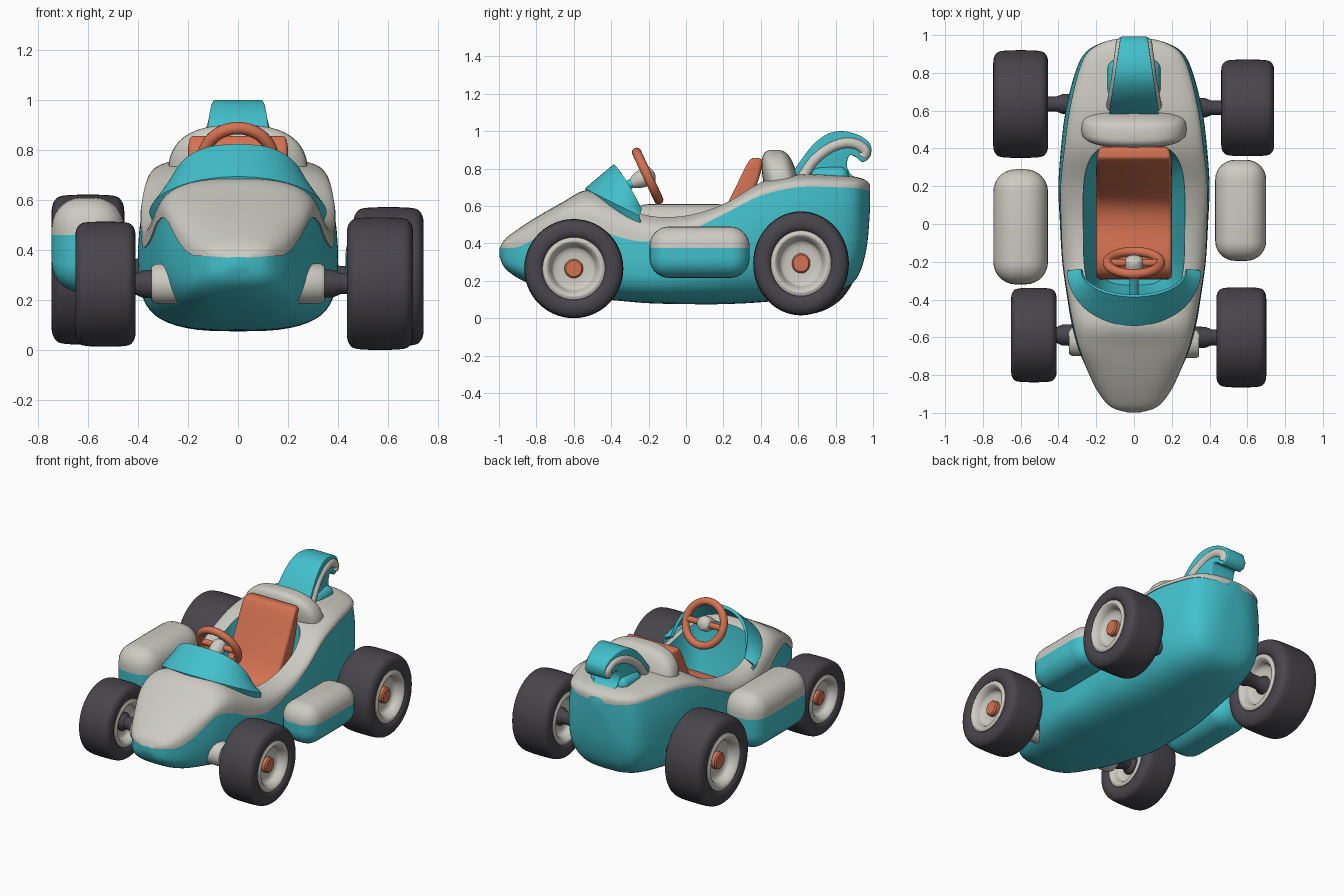
import bpy, bmesh
from math import sin, cos, pi, radians
from mathutils import Matrix, Vector

if "Cube" in bpy.data.objects:
    bpy.data.objects.remove(bpy.data.objects["Cube"])


def material(name, rgb):
    m = bpy.data.materials.new(name)
    m.use_nodes = True
    m.diffuse_color = (*rgb, 1)
    node = next(n for n in m.node_tree.nodes if n.type == 'BSDF_PRINCIPLED')
    node.inputs["Base Color"].default_value = (*rgb, 1)
    return m


TEAL = material("teal paint", (0.055, 0.53, 0.6))
CREAM = material("warm grey paint", (0.61, 0.6, 0.54))
RUBBER = material("dark rubber", (0.065, 0.06, 0.07))
ORANGE = material("orange trim", (0.66, 0.17, 0.083))


def spline(pts, steps=6, closed=False):
    """Smooth curve through points of any dimension."""
    m, out = len(pts), []
    at = lambda i: pts[i % m] if closed else pts[max(0, min(m - 1, i))]
    for i in range(m if closed else m - 1):
        quad = list(zip(at(i - 1), at(i), at(i + 1), at(i + 2)))
        for k in range(steps):
            t = k / steps
            out.append(tuple(0.5 * (2 * q + (r - p) * t + (2 * p - 5 * q + 4 * r - s) * t * t
                                    + (3 * q - p - 3 * r + s) * t ** 3) for p, q, r, s in quad))
    return out if closed else out + [pts[-1]]


def bulge(v, power):
    return abs(v) ** power * (1 if v > 0 else -1)


def loft(rings, wrap=True, caps=True, loop=False, mat=lambda j, n: 0):
    bm = bmesh.new()
    rows = [[bm.verts.new(p) for p in ring] for ring in rings]
    n = len(rows[0])
    pairs = list(zip(rows, rows[1:])) + ([(rows[-1], rows[0])] if loop else [])
    for a, b in pairs:
        for j in range(n if wrap else n - 1):
            k = (j + 1) % n
            bm.faces.new((a[j], a[k], b[k], b[j])).material_index = mat(j, n)
    if caps and not loop:
        bm.faces.new(rows[0])
        bm.faces.new(rows[-1])
    bmesh.ops.recalc_face_normals(bm, faces=bm.faces)
    return bm


def add(name, bm, mats, matrix=Matrix()):
    me = bpy.data.meshes.new(name)
    bm.to_mesh(me)
    bm.free()
    for m in mats:
        me.materials.append(m)
    ob = bpy.data.objects.new(name, me)
    ob.matrix_world = matrix
    bpy.context.collection.objects.link(ob)
    return ob


def finish(ob, angle=35):
    """Apply modifiers and shade smooth with sharp creases."""
    bpy.ops.object.select_all(action='DESELECT')
    ob.select_set(True)
    bpy.context.view_layer.objects.active = ob
    bpy.ops.object.convert(target='MESH')
    bpy.ops.object.shade_smooth_by_angle(angle=radians(angle))
    return ob


def lathe(name, profile, mat, matrix, loop=False, sides=40):
    """Revolve (x, radius) pairs about the local x axis."""
    rings = [[(x, r * cos(2 * pi * i / sides), r * sin(2 * pi * i / sides))
              for i in range(sides)] for x, r in profile]
    return finish(add(name, loft(rings, loop=loop), [mat], matrix))


def prism(name, pts, half, mat, bevel):
    """Side outline of (y, z) pairs widened by half(y) each way."""
    rings = [[(s * half(y), y, z) for y, z in pts] for s in (-1, 1)]
    ob = add(name, loft(rings), [mat])
    mod = ob.modifiers.new("round", 'BEVEL')
    mod.width, mod.segments, mod.limit_method = bevel, 4, 'ANGLE'
    mod.angle_limit = radians(50)
    return finish(ob)


def rounded_box(name, lo, hi, radius, mats, split=None):
    lo, hi = Vector(lo), Vector(hi)
    bm = bmesh.new()
    bmesh.ops.create_cube(bm, size=1, matrix=Matrix.Translation((lo + hi) / 2) @ Matrix.Diagonal((*(hi - lo), 1)))
    bmesh.ops.bevel(bm, geom=bm.edges[:], offset=radius, segments=7, profile=0.5, affect='EDGES')
    if split:
        bmesh.ops.bisect_plane(bm, geom=bm.verts[:] + bm.edges[:] + bm.faces[:],
                               plane_co=(0, 0, split), plane_no=(0, 0, 1))
        for f in bm.faces:
            f.material_index = int(f.calc_center_median().z > split)
    return finish(add(name, bm, mats), 50)


# Body: stations of y, half width, bottom, colour line, top
stations = [(-.997, .03, .33, .368, .372), (-.97, .115, .27, .375, .42), (-.9, .18, .215, .38, .475),
            (-.8, .235, .17, .43, .54), (-.66, .295, .135, .525, .62), (-.53, .33, .11, .51, .685),
            (-.38, .355, .095, .44, .65), (-.2, .38, .08, .41, .575), (0, .392, .075, .46, .565),
            (.2, .4, .075, .555, .62), (.4, .387, .085, .655, .73), (.6, .362, .105, .7, .77),
            (.8, .312, .14, .7, .765), (.91, .255, .21, .695, .755), (.965, .155, .37, .685, .735),
            (.985, .05, .6, .68, .71)]
STEPS, WALL, LIP = 12, 4, 0.006


def section(y, w, low, belt, top):
    """Boxy keel, side wall leaning inward, then the light upper shell."""
    arc = [i / STEPS * pi / 2 for i in range(STEPS + 1)]
    power = lambda v, p: max(v, 0) ** p
    wide = low + (belt - low) * 0.62
    lean = lambda z: w - 0.5 * (z - wide) ** 2
    half = [(w * power(sin(a), .67), y, wide - (wide - low) * power(cos(a), .67)) for a in arc]
    for i in range(1, WALL + 1):
        z = wide + (belt - wide) * i / WALL
        half.append((lean(z), y, z))
    edge = lean(belt) + LIP
    half += [(edge * power(cos(a), .74), y, belt + (top - belt) * power(sin(a), .74)) for a in arc]
    return half + [(-x, v, z) for x, v, z in half[-2:0:-1]]


hull = loft([section(*s) for s in spline(stations, 5)],
            mat=lambda j, n: int(min(j, n - 1 - j) >= STEPS + WALL))
body = add("body", hull, [TEAL, CREAM])

# Cockpit opening, narrowing towards the floor
rim = [(0.28 * bulge(cos(a), .55), 0.435 * bulge(sin(a), .55))
       for a in [(i + .5) * pi / 32 for i in range(64)]]
tub = loft([[(x * s, y * s - .01, z) for x, y in rim] for s, z in ((.72, .22), (.95, .5), (1, .72), (1, 1.2))])
cutter = add("cockpit_cutter", tub, [TEAL, CREAM])
cutter.hide_render = True
cut = body.modifiers.new("cockpit", 'BOOLEAN')
cut.operation, cut.object, cut.solver = 'DIFFERENCE', cutter, 'EXACT'
finish(body)
bpy.data.objects.remove(cutter)

# Windscreen cowl wrapped over the hood, with its lower edge tucked into the body
rows = []
for k in range(6):
    t = k / 5
    mix = lambda a, b: a + (b - a) * t
    rows.append([(mix(.345, .275) * sin(a), mix(-.53, -.38) + mix(.28, .135) * (1 - cos(a)),
                  mix(.69, .815) - mix(.145, .235) * (1 - cos(a)) ** mix(1, 1.3))
                 for a in [(i / 16 - 1) * pi / 2 for i in range(33)]])
rows.insert(0, [(x * .93, y + .015, z - .06) for x, y, z in rows[0]])
cowl = add("windscreen", loft(rows, wrap=False, caps=False), [TEAL])
shell = cowl.modifiers.new("thickness", 'SOLIDIFY')
shell.thickness, shell.offset = 0.02, 0
finish(cowl)

# Headrest fairing, leaning forward at the top
bm = bmesh.new()
bmesh.ops.create_uvsphere(bm, u_segments=40, v_segments=24, radius=1)
for v in bm.verts:
    x, y, z = (c + r * bulge(p, e) for c, r, p, e in
               zip((0, .51, .7), (.28, .095, .2), v.co, (.75, .6, .8)))
    v.co = (x, y - .2 * (z - .72), z)
finish(add("headrest_fairing", bm, [CREAM]), 60)

# Seat
seat = [(-.28, .35), (-.2, .41), (0, .4), (.13, .46), (.24, .65), (.33, .83), (.37, .855), (.41, .83),
        (.36, .66), (.27, .45), (.2, .28), (-.24, .26)]
prism("seat", spline(seat, 4, True), lambda y: 0.2 - 2 * max(0, y - .31) ** 2, ORANGE, 0.035)

# Steering wheel, hub and column
tilt = Matrix.Translation((0, -.205, .76)) @ Matrix.Rotation(radians(25), 4, 'X') @ Matrix.Rotation(pi / 2, 4, 'Z')
circle = [i * pi / 8 for i in range(16)]
lathe("steering_wheel", [(.025 * cos(a), .14 + .025 * sin(a)) for a in circle], ORANGE, tilt, loop=True)
lathe("steering_spoke", [(-.135, .02), (.135, .02)], ORANGE, Matrix.Translation((0, -.205, .76)))
lathe("steering_hub", spline([(-.09, .03), (-.04, .047), (.02, .045), (.04, .01)]), CREAM, tilt)
lathe("steering_column", [(-.19, .025), (-.08, .025)], TEAL, tilt)

# Curled tail fin with light edge bands
fin = [(.57, .74), (.64, .88), (.73, .97), (.82, 1), (.92, .98), (.985, .93), (.985, .865), (.945, .835),
       (.91, .86), (.875, .87), (.86, .82), (.88, .77), (.93, .73), (.75, .7)]
prism("tail_fin", spline(fin, 5, True), lambda y: .13 - .15 * max(0, y - .6), TEAL, 0.02)
rounded_box("tail_fin_base", (-.14, .66, .68), (.14, .87, .81), 0.05, [TEAL])
band = [(.118, .62, .75), (.107, .68, .84), (.092, .76, .905), (.082, .84, .935), (.072, .91, .93),
        (.066, .957, .895), (.064, .945, .862)]
for side, label in ((1, "left"), (-1, "right")):
    data = bpy.data.curves.new("tail_band_" + label, 'CURVE')
    data.dimensions, data.bevel_depth, data.bevel_resolution, data.use_fill_caps = '3D', 0.03, 4, True
    path = spline(band, 5)
    poly = data.splines.new('POLY')
    poly.points.add(len(path) - 1)
    for point, (x, y, z) in zip(poly.points, path):
        point.co = (side * x, y, z, 1)
    data.materials.append(CREAM)
    ob = bpy.data.objects.new(data.name, data)
    bpy.context.collection.objects.link(ob)
    finish(ob, 50)

# Side pods
rounded_box("left_side_pod", (.43, -.195, .215), (.7, .34, .49), 0.105, [TEAL, CREAM], 0.375)
rounded_box("right_side_pod", (-.745, -.32, .23), (-.455, .29, .61), 0.12, [TEAL, CREAM], 0.46)

# Wheels: profiles as fractions of half width and radius
tread = [(-.8, .6), (-.96, .68), (-1, .8), (-.92, .92), (-.7, .985)]
tread = spline(tread + [(0, 1)] + [(-x, r) for x, r in tread[::-1]], 4)
dish = [(-.5, .12), (-.55, .4), (-.8, .47), (-.97, .54), (-.95, .6), (-.75, .64)]
dish = spline(dish + [(-x, r) for x, r in dish[::-1]], 3)


def wheel(label, x, y, z, radius, half, squash):
    side = 1 if x > 0 else -1
    place = Matrix.Translation((x, y, z)) @ Matrix.Diagonal((side, squash, 1, 1))
    fit = lambda prof: [(a * half, r * radius) for a, r in prof]
    lathe(label + "_tire", fit(tread), RUBBER, place, loop=True, sides=56)
    lathe(label + "_rim", fit(dish), CREAM, place)
    lathe(label + "_hub_cap", fit([(.4, .19), (.68, .19), (.74, .16)]), ORANGE, place)
    reach = abs(x) - 0.28
    axle = [(-reach, .06), (.1 - reach, .055), (.13 - reach, .042), (-half * .8, .042), (-half * .6, .06), (0, .06)]
    lathe(label + "_axle", axle, RUBBER, place)
    if y < 0:
        mount = [(.2, .08), (.33, .08), (.345, .07)]
        lathe(label + "_mount", mount, CREAM, Matrix.Translation((0, y - .03, z)) @ Matrix.Diagonal((side, 1, 1, 1)))


wheel("front_left", .568, -.6, .265, .265, .132, 1)
wheel("front_right", -.53, -.588, .263, .25, .12, 1)
wheel("rear_left", .602, .615, .293, .278, .14, .92)
wheel("rear_right", -.6, .635, .321, .3, .145, .95)
